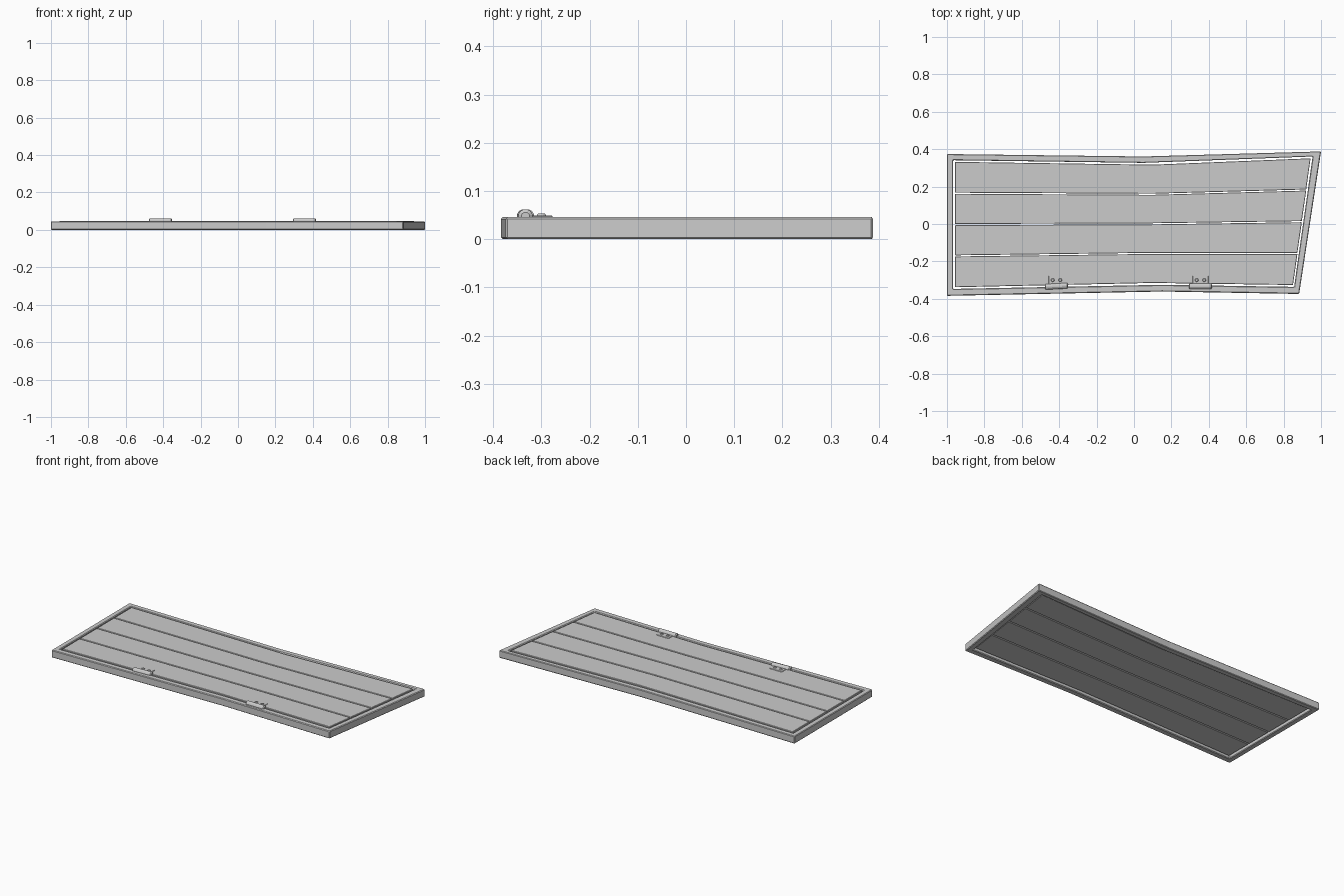
import bpy, bmesh, math
from mathutils import Vector

if "Cube" in bpy.data.objects:
    bpy.data.objects.remove(bpy.data.objects["Cube"])

LEFT, MID, RIGHT = 0, 1, 2


def finish(name, bm, bevel=0.0, segs=1):
    bmesh.ops.recalc_face_normals(bm, faces=bm.faces)
    me = bpy.data.meshes.new(name)
    bm.to_mesh(me)
    bm.free()
    ob = bpy.data.objects.new(name, me)
    bpy.context.collection.objects.link(ob)
    if bevel:
        m = ob.modifiers.new("edge", 'BEVEL')
        m.width, m.segments = bevel, segs
        m.limit_method, m.angle_limit = 'ANGLE', math.radians(35)
    return ob


def prism(name, outline, z0, z1, bevel=0.0):
    bm = bmesh.new()
    face = bm.faces.new([bm.verts.new((x, y, z0)) for x, y in outline])
    ext = bmesh.ops.extrude_face_region(bm, geom=[face])
    top = [v for v in ext['geom'] if isinstance(v, bmesh.types.BMVert)]
    bmesh.ops.translate(bm, verts=top, vec=(0, 0, z1 - z0))
    return finish(name, bm, bevel)


# Frame: warped outline swept into a rectangular section
outer = [(-1, -.384), (.15, -.361), (.883, -.374), (1, .388), (.05, .361), (-1, .374)]
inner = [(-.967, -.347), (.15, -.325), (.856, -.336), (.955, .361), (.05, .327), (-.967, .341)]
bm = bmesh.new()
rings = [[bm.verts.new((x, y, z)) for x, y in loop]
         for loop, z in ((outer, 0), (outer, .046), (inner, .046), (inner, 0))]
for a, b in zip(rings, rings[1:] + rings[:1]):
    for i in range(6):
        j = (i + 1) % 6
        bm.faces.new((a[i], a[j], b[j], b[i]))
finish("frame", bm, .004)

# Four planks filling the frame, slightly separated
lo = [Vector((-.957, -.338)), Vector((.1, -.315)), Vector((.85, -.326))]
hi = [Vector((-.957, .332)), Vector((.1, .317)), Vector((.944, .351))]
N, GAP = 4, .006
for k in range(N):
    bottom, top = [], []
    for s in (LEFT, MID, RIGHT):
        a, b = lo[s].lerp(hi[s], k / N), lo[s].lerp(hi[s], (k + 1) / N)
        a.y += GAP / 2 if k else 0
        b.y -= GAP / 2 if k < N - 1 else 0
        bottom.append(a)
        top.append(b)
    prism("plank", bottom + top[::-1], .010, .0465, .002)


# Hinges: barrel, leaf and two screws
def hinge(cx, tilt):
    bm = bmesh.new()
    half, r = .062, .0155
    prof = [(-half, .009), (-half + .005, r), (half - .005, r), (half, .009)]
    loops = []
    for x, rad in prof:
        loops.append([bm.verts.new((cx + x, -.333 + x * tilt + rad * math.cos(t), .047 + rad * math.sin(t)))
                      for t in (math.tau * (i + .5) / 12 for i in range(12))])
    for a, b in zip(loops, loops[1:]):
        for i in range(12):
            j = (i + 1) % 12
            bm.faces.new((a[i], a[j], b[j], b[i]))
    bm.faces.new(loops[0])
    bm.faces.new(loops[-1])
    finish("hinge_barrel", bm)
    prism("hinge_leaf", [(cx - .042, -.333), (cx + .042, -.333), (cx + .042, -.277), (cx - .042, -.277)],
          .043, .0495, .002)
    for dx in (-.02, .02):
        bm = bmesh.new()
        bmesh.ops.create_cone(bm, cap_ends=True, segments=10, radius1=.011, radius2=.007, depth=.006)
        bmesh.ops.translate(bm, verts=bm.verts, vec=(cx + dx, -.3, .0505))
        finish("hinge_screw", bm)


hinge(-.415, .05)
hinge(.355, 0)
